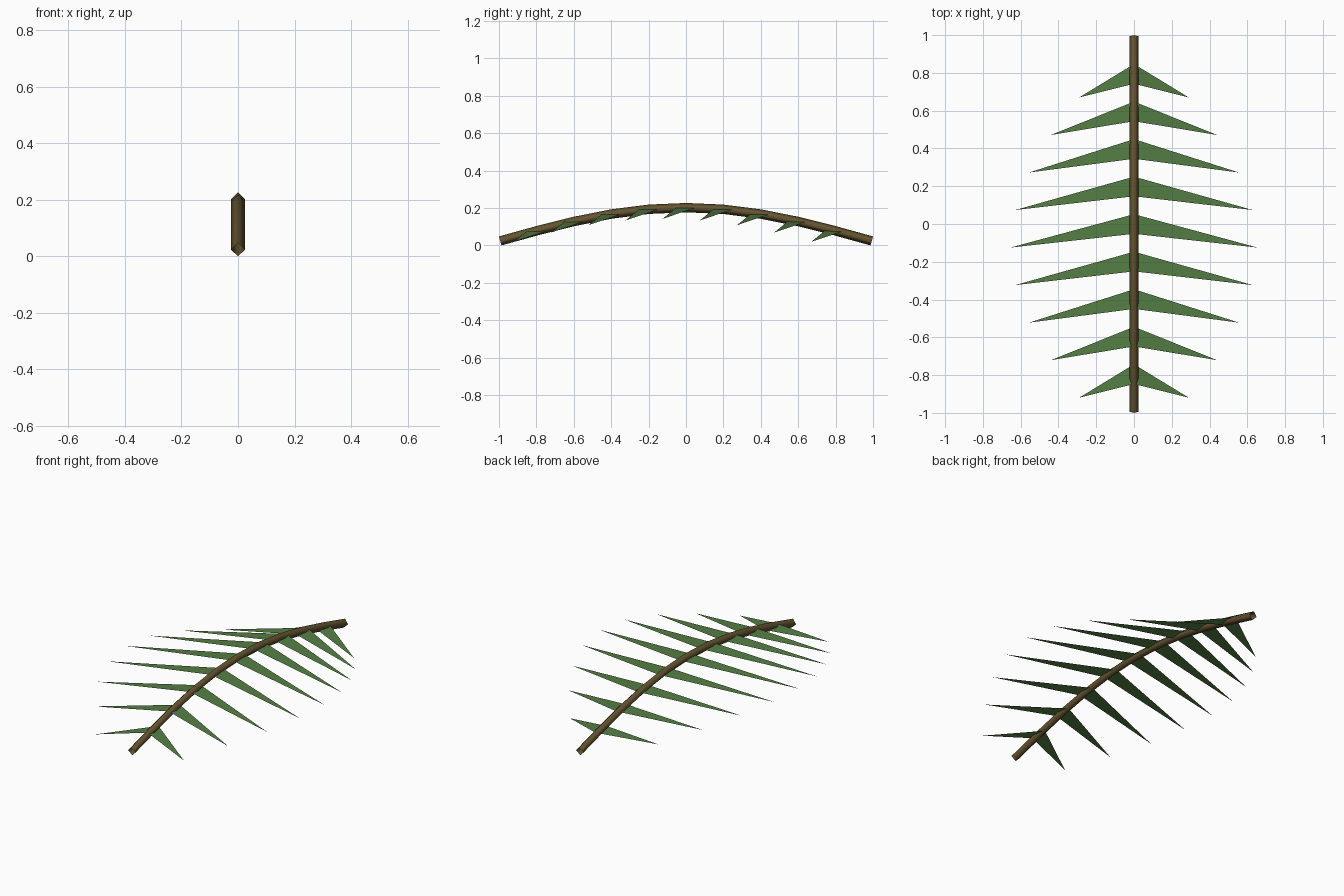
import bpy
import math

if "Cube" in bpy.data.objects:
    bpy.data.objects.remove(bpy.data.objects["Cube"])

S = 0.9935          # half length of the stem's centre line
R = 0.025           # stem radius


def material(name, rgb):
    m = bpy.data.materials.new(name)
    m.diffuse_color = (*rgb, 1)
    m.use_nodes = True
    m.node_tree.nodes["Principled BSDF"].inputs["Base Color"].default_value = m.diffuse_color
    return m


def mesh_object(name, verts, faces, mat, smooth=False):
    me = bpy.data.meshes.new(name)
    me.from_pydata(verts, [], faces)
    me.polygons.foreach_set("use_smooth", [smooth] * len(faces))
    me.materials.append(mat)
    me.update()
    ob = bpy.data.objects.new(name, me)
    bpy.context.collection.objects.link(ob)
    return ob


def arch(t):
    """Height of the stem's centre line, t from -1 to 1."""
    return 0.024 + 0.178 * math.cos(t * math.pi / 2)


brown = material("stem_brown", (0.13, 0.09, 0.03))
green = material("leaf_green", (0.09, 0.21, 0.06))

# Arched stem: four-sided diamond section swept along ten segments
N = 10
verts, faces = [], []
for i in range(N + 1):
    t = -1 + 2 * i / N
    a = math.atan(-0.178 * math.pi / 2 * math.sin(t * math.pi / 2) / S)
    for k in range(4):
        u, v = R * math.cos(k * math.pi / 2), R * math.sin(k * math.pi / 2)
        verts.append((u, t * S - v * math.sin(a), arch(t) + v * math.cos(a)))
for i in range(N):
    for k in range(4):
        p, q = i * 4 + k, i * 4 + (k + 1) % 4
        faces.append((p, p + 4, q + 4, q))
faces = [f[::-1] for f in faces]
mesh_object("stem", verts, faces, brown, smooth=True)

# Paired leaflets: thin drooping triangles swept toward the front
for i in range(9):
    t = -0.8 + 0.2 * i
    y, z = t * S, arch(t)
    length = 0.655 * math.cos(1.389 * t)
    for side, s in (("right", 1), ("left", -1)):
        pts = [(0, y + 0.052, z), (0, y - 0.052, z),
               (s * length, y - 0.125, z - 0.06)]
        face = (0, 1, 2) if s > 0 else (2, 1, 0)
        mesh_object(f"leaflet_{side}_{i + 1}", pts, [face], green)
